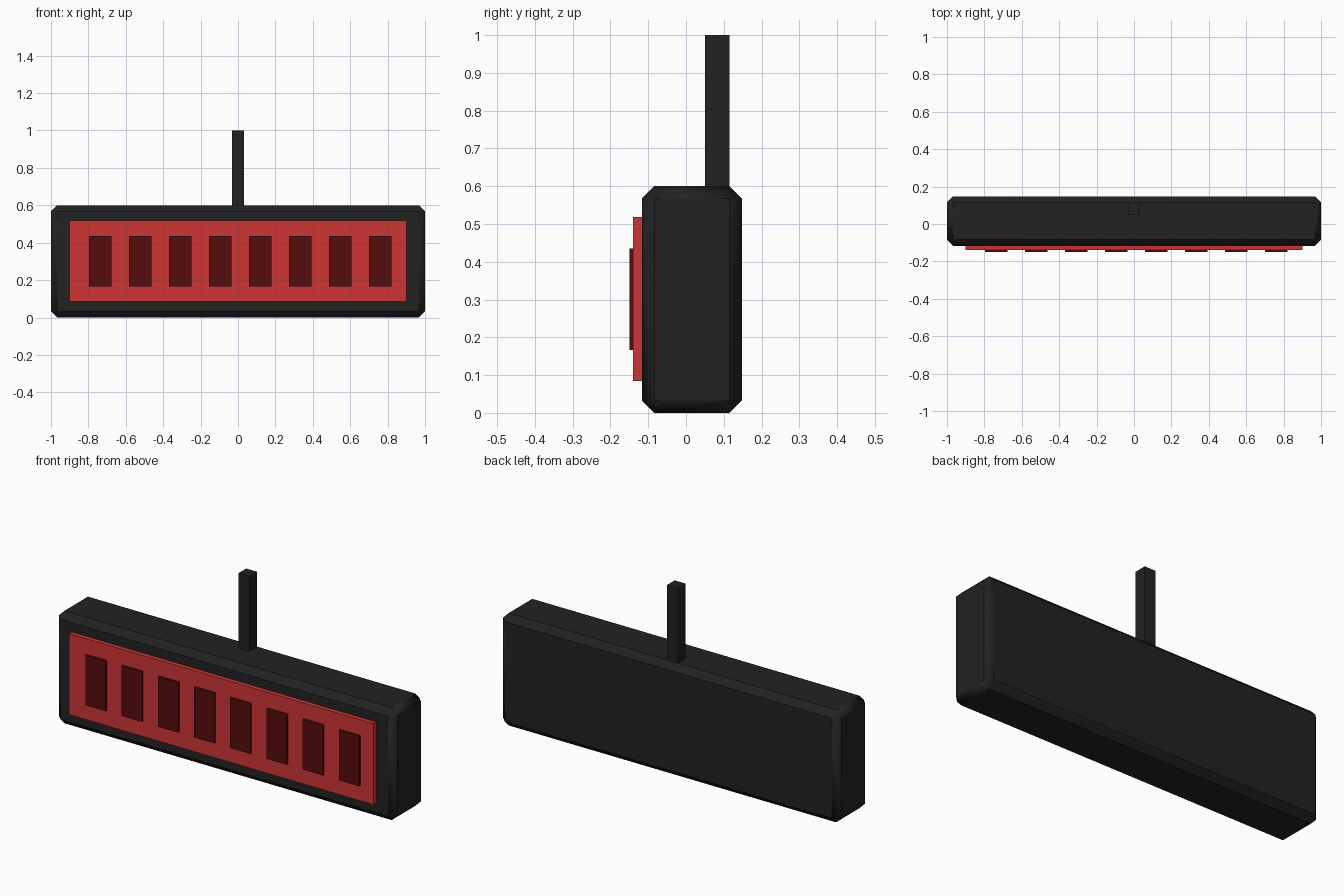
import bpy
import math

if "Cube" in bpy.data.objects:
    bpy.data.objects.remove(bpy.data.objects["Cube"])


def material(name, rgb):
    m = bpy.data.materials.new(name)
    m.diffuse_color = (*rgb, 1.0)
    m.use_nodes = True
    m.node_tree.nodes["Principled BSDF"].inputs["Base Color"].default_value = m.diffuse_color
    return m


BLACK = material("charcoal", (0.016, 0.016, 0.016))
RED = material("red", (0.61, 0.036, 0.036))
DARK_RED = material("dark_red", (0.09, 0.004, 0.004))


def box(name, x, y, z, mat):
    """Box from (min, max) ranges on each axis."""
    bpy.ops.mesh.primitive_cube_add(
        size=1, location=[(a + b) / 2 for a, b in (x, y, z)])
    ob = bpy.context.object
    ob.name = name
    ob.scale = [b - a for a, b in (x, y, z)]
    bpy.ops.object.transform_apply(location=False, rotation=False, scale=True)
    ob.data.materials.append(mat)
    return ob


# Chamfered sign housing with softly shaded edges
housing = box("housing", (-1, 1), (-0.117, 0.148), (0, 0.6), BLACK)
bevel = housing.modifiers.new("chamfer", "BEVEL")
bevel.width = 0.033
bevel.segments = 1
bpy.ops.object.shade_smooth_by_angle(angle=math.radians(60))
bpy.ops.object.modifier_add(type="WEIGHTED_NORMAL")
housing.modifiers[-1].keep_sharp = True

# Hanging post
box("post", (-0.032, 0.032), (0.05, 0.115), (0.58, 1.0), BLACK)

# Front panel
box("front_panel", (-0.9, 0.9), (-0.14, -0.11), (0.085, 0.518), RED)

# Row of eight dark blocks on the panel
for i in range(8):
    cx = -0.737 + i * 0.214
    box(f"panel_block_{i + 1}", (cx - 0.06, cx + 0.06),
        (-0.15, -0.135), (0.167, 0.435), DARK_RED)
